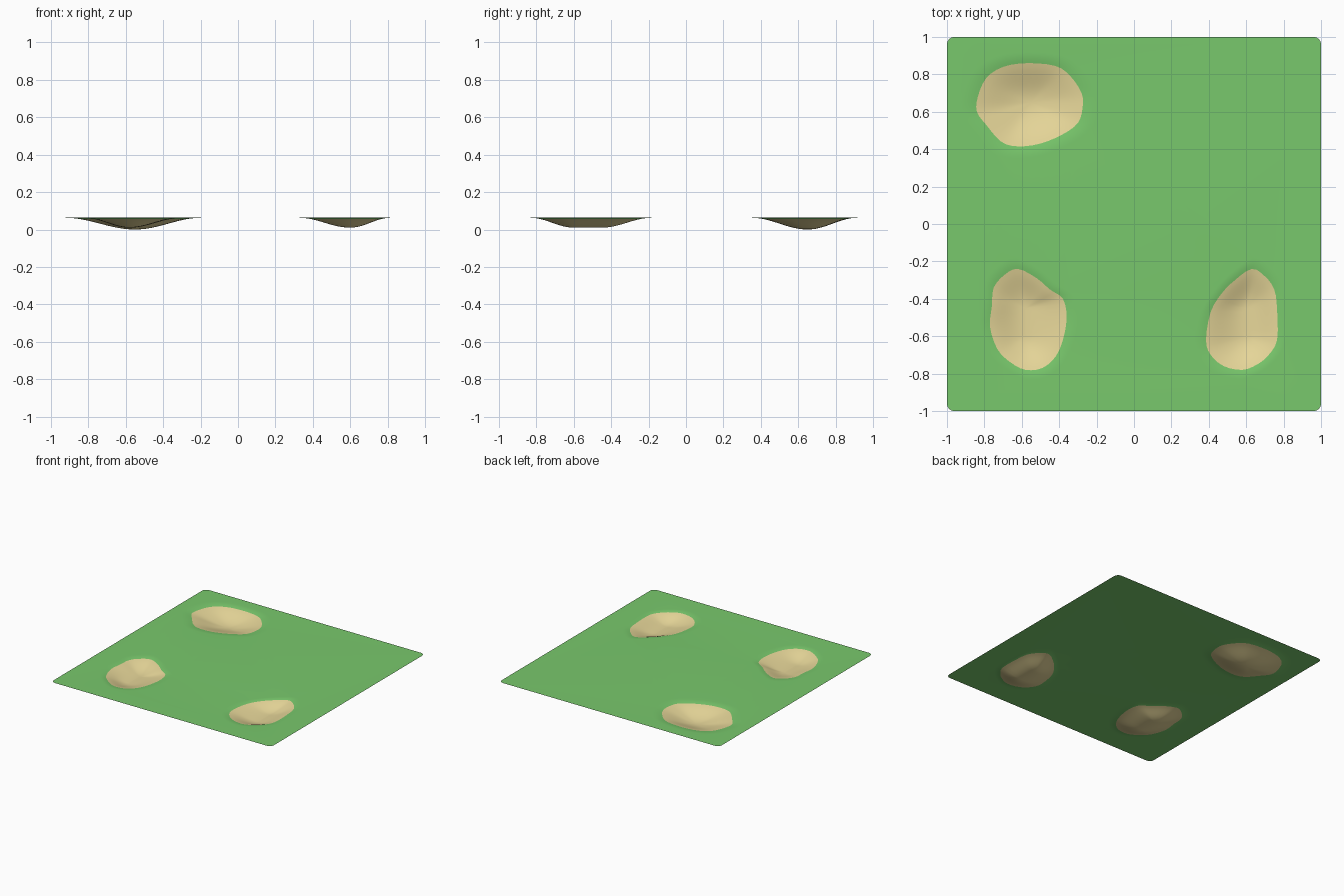
import bpy, bmesh, math
from mathutils import Vector

if "Cube" in bpy.data.objects:
    bpy.data.objects.remove(bpy.data.objects["Cube"])

TOP = 0.063     # height of the lawn
REACH = 1.28    # how far the grass lip extends past the sand outline


def material(name, rgb):
    m = bpy.data.materials.new(name)
    m.diffuse_color = (*rgb, 1)
    m.use_nodes = True
    m.node_tree.nodes["Principled BSDF"].inputs["Base Color"].default_value = m.diffuse_color
    return m


GRASS = material("grass", (0.19, 0.58, 0.15))
SAND = material("sand", (0.80, 0.68, 0.32))


def smooth_loop(pts, n=3):
    # Catmull-Rom closed curve through the outline points
    out = []
    k = len(pts)
    for i in range(k):
        a, b, c, d = (Vector(pts[(i + j) % k]) for j in (-1, 0, 1, 2))
        for s in range(n):
            t = s / n
            out.append(0.5 * (2 * b + (c - a) * t + (2 * a - 5 * b + 4 * c - d) * t * t
                              + (3 * b - a - 3 * c + d) * t ** 3))
    return out


def ring(bm, loop, spine, depth, s):
    # one contour of a bowl: s = 0 at the bottom, 1 at the sand edge
    x, y0, y1 = spine
    z = TOP - depth * math.cos(math.pi / 2 * s / REACH) ** 2
    verts = []
    for p in loop:
        c = Vector((x, min(max(p.y, y0), y1)))
        q = c + (p - c) * s
        verts.append(bm.verts.new((q.x, q.y, z)))
    return verts


def bridge(bm, a, b):
    for i in range(len(a)):
        j = (i + 1) % len(a)
        bm.faces.new((a[i], a[j], b[j], b[i]))


def finish(bm, name, mat):
    bmesh.ops.remove_doubles(bm, verts=bm.verts, dist=0.0005)
    bm.normal_update()
    for f in bm.faces:
        if f.normal.z < 0:
            f.normal_flip()
        f.smooth = True
    me = bpy.data.meshes.new(name)
    bm.to_mesh(me)
    bm.free()
    me.materials.append(mat)
    bpy.context.collection.objects.link(bpy.data.objects.new(name, me))


# name: sand outline, bottom line (x, y from, y to), depth
BUNKERS = {
    "back_left_bunker": ([(-.57, .86), (-.42, .845), (-.34, .79), (-.28, .70), (-.275, .62),
                          (-.30, .54), (-.38, .48), (-.50, .43), (-.62, .415), (-.71, .44),
                          (-.79, .53), (-.84, .60), (-.835, .68), (-.79, .78), (-.70, .84)],
                         (-.55, .65, .65), TOP),
    "front_left_bunker": ([(-.62, -.24), (-.52, -.29), (-.45, -.35), (-.38, -.40), (-.36, -.50),
                           (-.38, -.62), (-.42, -.71), (-.49, -.77), (-.58, -.78), (-.66, -.74),
                           (-.73, -.67), (-.77, -.55), (-.76, -.44), (-.75, -.34), (-.69, -.27)],
                          (-.58, -.60, -.45), 0.053),
    "front_right_bunker": ([(.63, -.24), (.70, -.28), (.75, -.35), (.765, -.46), (.765, -.62),
                            (.72, -.70), (.66, -.75), (.58, -.78), (.48, -.76), (.41, -.70),
                            (.385, -.62), (.41, -.47), (.47, -.37), (.54, -.30)],
                           (.60, -.60, -.45), 0.053),
}

lawn = bmesh.new()
for name, (pts, spine, depth) in BUNKERS.items():
    loop = smooth_loop(pts)
    # sand bowl
    bm = bmesh.new()
    rings = [ring(bm, loop, spine, depth, s / 10) for s in range(11)]
    for a, b in zip(rings, rings[1:]):
        bridge(bm, a, b)
    finish(bm, name, SAND)
    # grass lip around the sand
    lips = [ring(lawn, loop, spine, depth, 1 + (REACH - 1) * s / 4) for s in range(5)]
    for a, b in zip(lips, lips[1:]):
        bridge(lawn, a, b)
    rim = lips[-1]
    if name == "back_left_bunker":
        fill = []
    fill += [lawn.edges.get((rim[i - 1], rim[i])) for i in range(len(rim))]

# rounded square border, filled around the three lips
border = []
R = 0.04
for k, (sx, sy) in enumerate(((1, 1), (-1, 1), (-1, -1), (1, -1))):
    for i in range(7):
        a = math.pi / 2 * (k + i / 6)
        border.append(lawn.verts.new((sx * (1 - R) + R * math.cos(a),
                                      sy * (1 - R) + R * math.sin(a), TOP)))
fill += [lawn.edges.new((border[i - 1], border[i])) for i in range(len(border))]
bmesh.ops.triangle_fill(lawn, edges=fill, use_beauty=True, normal=(0, 0, 1))
finish(lawn, "lawn", GRASS)
